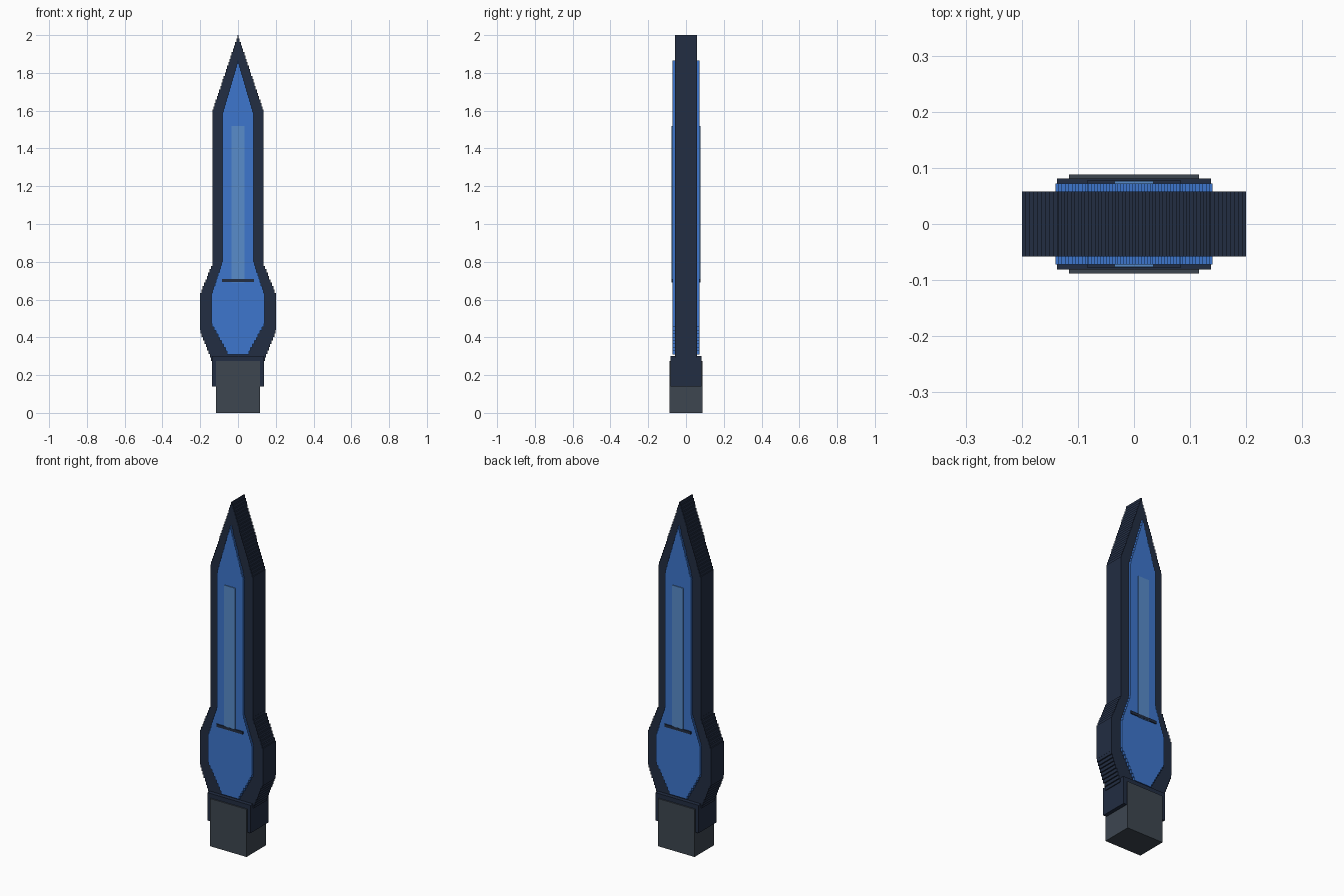
import bpy
import bmesh

cube = bpy.data.objects.get("Cube")
if cube:
    bpy.data.objects.remove(cube, do_unlink=True)


def linear(c):
    c /= 255
    return c / 12.92 if c <= 0.04045 else ((c + 0.055) / 1.055) ** 2.4


def material(name, r, g, b):
    mat = bpy.data.materials.new(name)
    mat.use_nodes = True
    colour = (linear(r), linear(g), linear(b), 1)
    mat.diffuse_color = colour
    mat.node_tree.nodes["Principled BSDF"].inputs["Base Color"].default_value = colour
    return mat


navy = material("dark navy", 34, 45, 66)
blue = material("blue", 61, 118, 205)
pale_blue = material("pale blue", 88, 140, 203)
grey = material("slate grey", 61, 70, 80)


def half_width(profile, z):
    """Half width of a (half width, height) profile at height z."""
    for (w0, z0), (w1, z1) in zip(profile, profile[1:]):
        if z <= z1:
            return w0 + (w1 - w0) * (z - z0) / (z1 - z0)
    return profile[-1][0]


def stepped(profile, step=0.018):
    """Right-hand edge of the profile, cut into fine stair steps."""
    bottom, top = profile[0][1], profile[-1][1]
    count = round((top - bottom) / step)
    dz = (top - bottom) / count
    edge = []
    for i in range(count):
        z = bottom + i * dz
        w = half_width(profile, z + dz / 2)
        if edge and abs(edge[-1][0] - w) < 1e-5:
            edge[-1] = (w, z + dz)
        else:
            edge += [(w, z), (w, z + dz)]
    return edge


def slab(name, edge, y0, y1, mat):
    """Extrude a mirrored outline from y0 to y1."""
    outline = edge + [(-w, z) for w, z in reversed(edge)]
    bm = bmesh.new()
    face = bm.faces.new([bm.verts.new((x, y0, z)) for x, z in outline])
    grown = bmesh.ops.extrude_face_region(bm, geom=[face])["geom"]
    moved = [v for v in grown if isinstance(v, bmesh.types.BMVert)]
    bmesh.ops.translate(bm, verts=moved, vec=(0, y1 - y0, 0))
    bmesh.ops.recalc_face_normals(bm, faces=bm.faces)
    mesh = bpy.data.meshes.new(name)
    bm.to_mesh(mesh)
    bm.free()
    mesh.materials.append(mat)
    obj = bpy.data.objects.new(name, mesh)
    bpy.context.collection.objects.link(obj)
    return obj


def bar(w, z0, z1):
    return [(w, z0), (w, z1)]


# Blade body and the shape of its inlaid panels
body = [(0.12, 0.24), (0.14, 0.28), (0.2, 0.43), (0.2, 0.63),
        (0.135, 0.79), (0.135, 1.6), (0, 2)]
panel = [(0.052, 0.31), (0.14, 0.47), (0.14, 0.63),
         (0.083, 0.8), (0.083, 1.58), (0, 1.865)]
slab("blade_body", stepped(body), -0.058, 0.058, navy)

# Panel, centre strip and cross line on both faces
for side, s in (("front", -1), ("back", 1)):
    slab("panel_" + side, stepped(panel), s * 0.056, s * 0.072, blue)
    slab("strip_" + side, bar(0.035, 0.69, 1.52), s * 0.071, s * 0.0765, pale_blue)
    slab("cross_line_" + side, bar(0.084, 0.692, 0.708), s * 0.071, s * 0.0775, navy)

# Collar and handle
slab("collar", bar(0.137, 0.14, 0.3), -0.081, 0.081, navy)
slab("handle", bar(0.116, 0, 0.274), -0.088, 0.088, grey)
